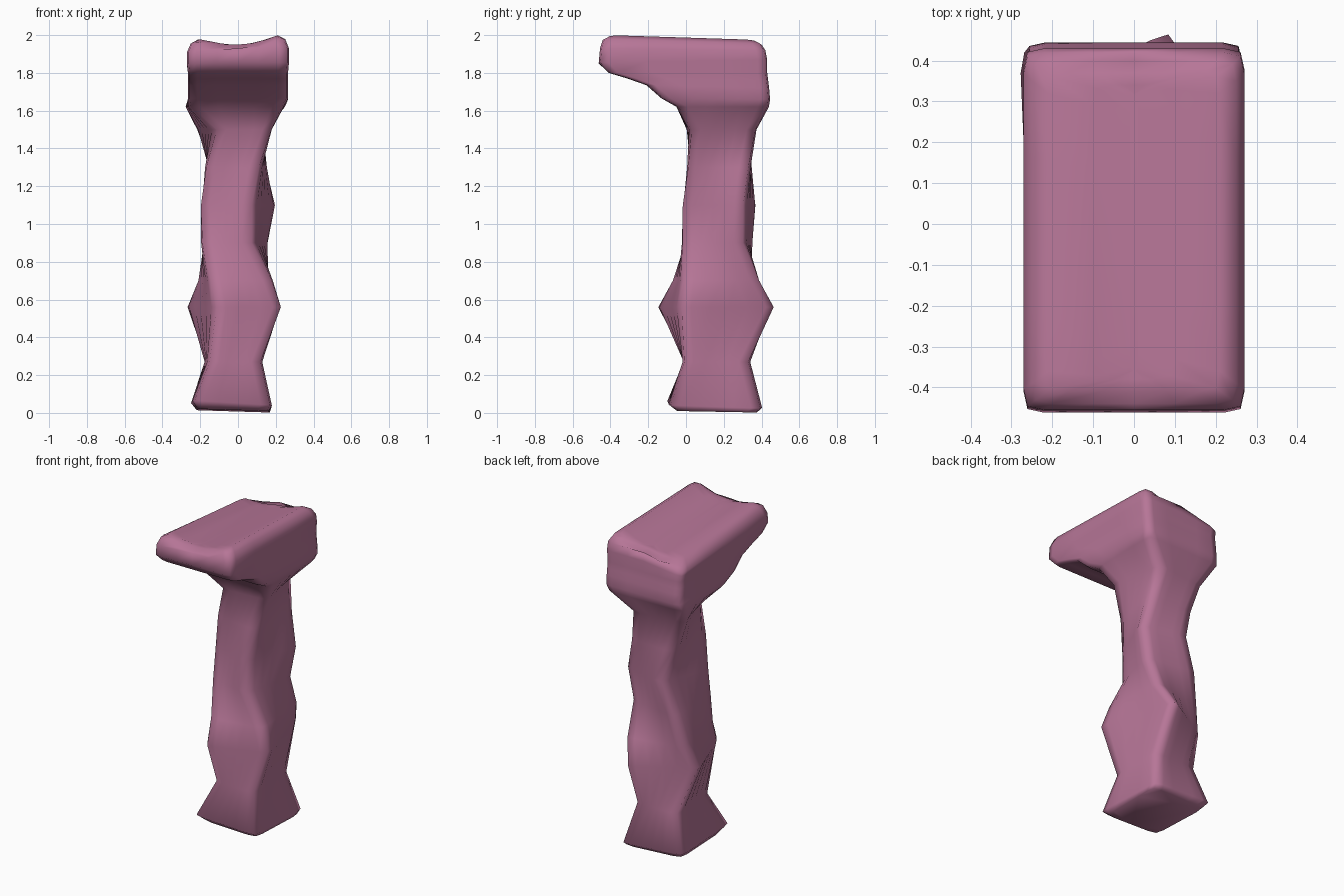
import bpy, bmesh
from mathutils import Vector

if "Cube" in bpy.data.objects:
    bpy.data.objects.remove(bpy.data.objects["Cube"])


def rounded_ring(corners, radius):
    """Four corners -> closed ring with softened corners and points along the sides."""
    pts = []
    for i, c in enumerate(corners):
        prev, nxt = corners[i - 1], corners[(i + 1) % 4]
        a = c + (prev - c) * min(0.3, radius / (prev - c).length)
        b = c + (nxt - c) * min(0.3, radius / (nxt - c).length)
        end = nxt + (c - nxt) * min(0.3, radius / (nxt - c).length)
        pts += [a, a * 0.18 + c * 0.64 + b * 0.18, b]
        pts += [b.lerp(end, t) for t in (0.25, 0.5, 0.75)]
    return pts


# Twisting column: height, then front-left, front-right, back-right, back-left corners
column = [
    (0.012, (-.21, -.05), (.16, -.05), (.17, .38), (-.22, .36)),
    (0.045, (-.24, -.10), (.18, -.09), (.175, .405), (-.25, .39)),
    (0.27, (-.16, -.01), (.13, -.02), (.12, .34), (-.18, .34)),
    (0.56, (-.12, -.16), (.24, -.03), (.09, .48), (-.28, .26)),
    (0.70, (-.15, -.08), (.19, -.02), (.15, .40), (-.22, .32)),
    (0.90, (-.20, .01), (.08, -.03), (.17, .31), (-.17, .36)),
    (1.10, (-.21, .05), (.08, -.03), (.21, .31), (-.09, .38)),
    (1.30, (-.18, .03), (.12, .00), (.16, .34), (-.15, .35)),
    (1.50, (-.12, .00), (.19, .02), (.12, .38), (-.23, .34)),
    (1.62, (-.26, -.05), (.24, -.05), (.25, .44), (-.28, .43)),
]
loops_xyz = [rounded_ring([Vector((x, y, z)) for x, y in cs], 0.06) for z, *cs in column]

# Overhanging head: front height, back height, half width, front y, back y
head = [
    (1.665, 1.66, .265, -.13, .445),
    (1.735, 1.72, .265, -.21, .44),
    (1.77, 1.76, .265, -.31, .435),
    (1.80, 1.80, .265, -.41, .43),
    (1.855, 1.87, .27, -.462, .43),
    (1.93, 1.92, .27, -.455, .42),
    (1.98, 1.955, .25, -.44, .40),
    (2.00, 1.975, .21, -.41, .37),
    (2.00, 1.975, .10, -.38, .34),
    (2.00, 1.975, .01, -.36, .32),
]
for zf, zb, w, yf, yb in head:
    corners = (-w, yf, zf), (w, yf, zf), (w, yb, zb), (-w, yb, zb)
    loops_xyz.append(rounded_ring([Vector(p) for p in corners], 0.05))

# Loft all the rings into one continuous body
bm = bmesh.new()
loops = [[bm.verts.new(p) for p in ring] for ring in loops_xyz]
n = len(loops[0])
for lo, hi in zip(loops, loops[1:]):
    for i in range(n):
        j = (i + 1) % n
        bm.faces.new((lo[i], lo[j], hi[j], hi[i]))
bm.faces.new(loops[0][::-1])
bm.faces.new(loops[-1])

# Shape details: tilted foot, trough along the head's top, sagging back-left corner
for v in bm.verts:
    x, y, z = v.co
    if z < 0.1:
        tilt = 0.06 if z > 0.03 else 0.03
        v.co.z -= tilt * (x + 0.03) + tilt * (y - 0.15) * 0.6
        continue
    weight = min(1.0, max(0.0, (z - 1.82) / 0.13))
    left = max(0.0, -x / 0.26)
    back = (y + 0.45) / 0.9
    v.co.z -= weight * left * (0.02 + 0.06 * back)
    if z > 1.94:
        v.co.z -= 0.05 * max(0.0, 1 - (x / 0.21) ** 2)
bmesh.ops.recalc_face_normals(bm, faces=bm.faces)

mesh = bpy.data.meshes.new("overhanging_pillar")
bm.to_mesh(mesh)
bm.free()
pillar = bpy.data.objects.new("overhanging_pillar", mesh)
bpy.context.collection.objects.link(pillar)

# Mauve colour and soft shading
mat = bpy.data.materials.new("mauve")
mat.diffuse_color = (0.47, 0.18, 0.31, 1)
mat.use_nodes = True
mat.node_tree.nodes["Principled BSDF"].inputs["Base Color"].default_value = mat.diffuse_color
mesh.materials.append(mat)
bpy.context.view_layer.objects.active = pillar
pillar.select_set(True)
bpy.ops.object.shade_smooth()
